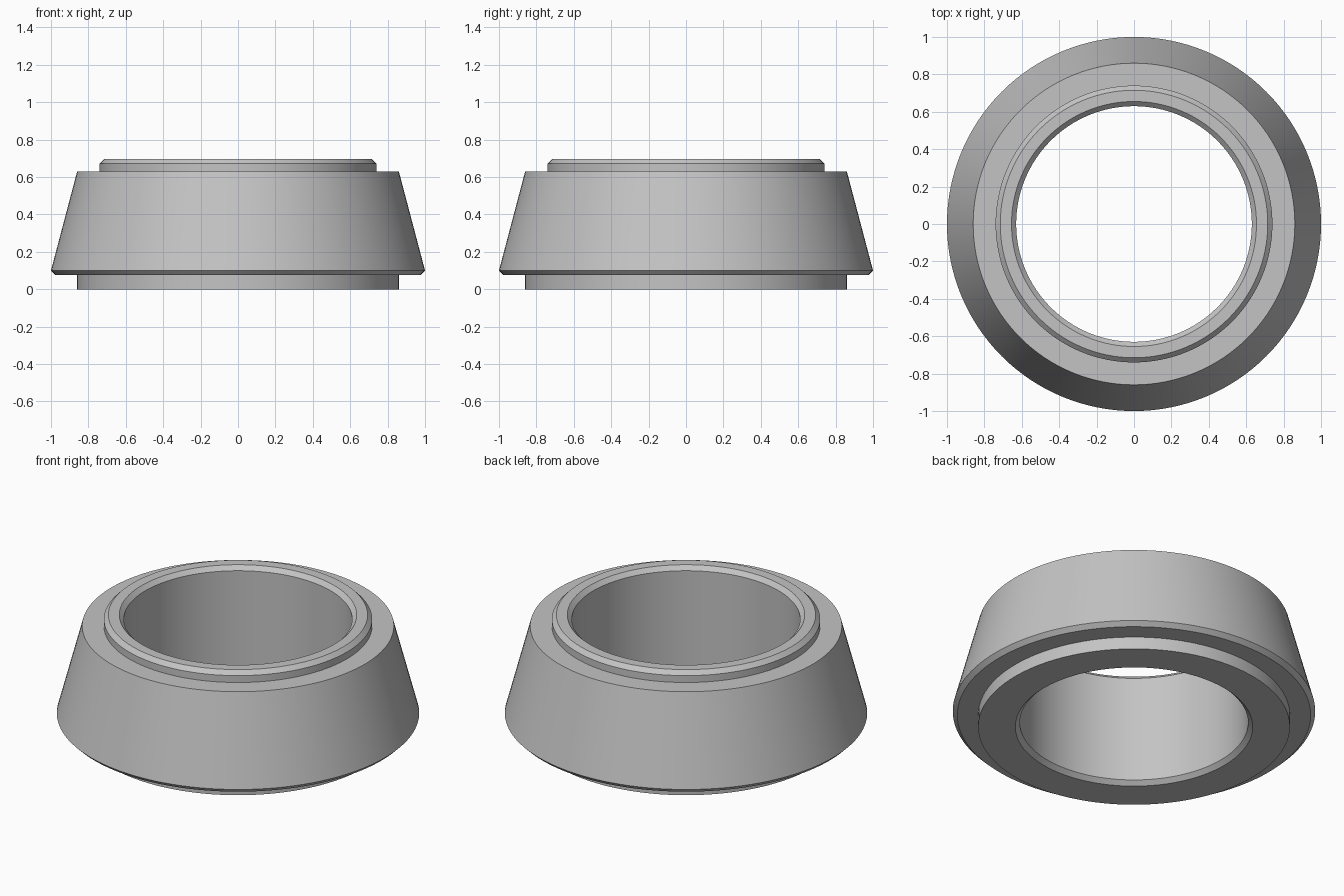
import bpy
import bmesh
import math

cube = bpy.data.objects.get("Cube")
if cube:
    bpy.data.objects.remove(cube, do_unlink=True)

SEGMENTS = 128

# Plain steel grey
steel = bpy.data.materials.new("steel_grey")
steel.use_nodes = True
colour = (0.55, 0.55, 0.55, 1)
steel.diffuse_color = colour
steel.node_tree.nodes["Principled BSDF"].inputs["Base Color"].default_value = colour

# Closed ring section (radius, height), from the bottom bore edge outwards
section = [
    (0.655, 0), (0.86, 0), (0.86, 0.075),            # lower collar
    (0.975, 0.075), (1, 0.1), (0.86, 0.63),          # tapered body
    (0.74, 0.63), (0.74, 0.672), (0.715, 0.697),     # upper lip
    (0.655, 0.697), (0.63, 0.672), (0.63, 0.025),    # chamfered bore
]


def lathe_ring(name, profile, material):
    """Sweep a closed section around the z axis."""
    bm = bmesh.new()
    rings = []
    for i in range(SEGMENTS):
        a = math.tau * i / SEGMENTS
        rings.append([bm.verts.new((r * math.cos(a), r * math.sin(a), z))
                      for r, z in profile])
    n = len(profile)
    for i, ring in enumerate(rings):
        following = rings[(i + 1) % SEGMENTS]
        for j in range(n):
            k = (j + 1) % n
            bm.faces.new((ring[j], following[j], following[k], ring[k]))
    bmesh.ops.recalc_face_normals(bm, faces=bm.faces)
    mesh = bpy.data.meshes.new(name)
    bm.to_mesh(mesh)
    bm.free()
    mesh.materials.append(material)
    obj = bpy.data.objects.new(name, mesh)
    bpy.context.collection.objects.link(obj)
    return obj


# Tapered ring with collar, lip and through bore
ring = lathe_ring("tapered_ring", section, steel)
bpy.ops.object.select_all(action="DESELECT")
ring.select_set(True)
bpy.context.view_layer.objects.active = ring
bpy.ops.object.shade_smooth_by_angle(angle=math.radians(20))
